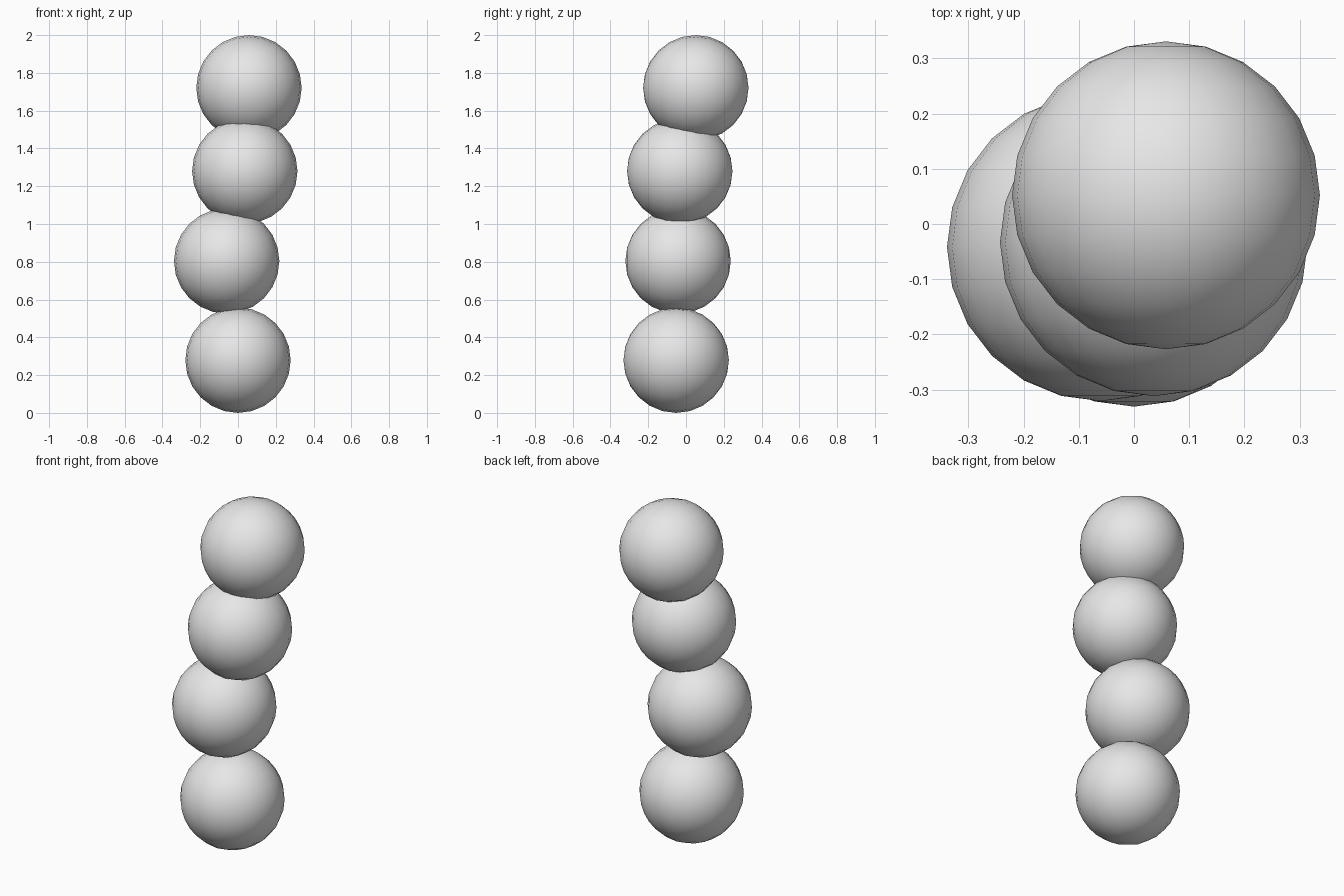
import bpy
import math

default_cube = bpy.data.objects.get("Cube")
if default_cube:
    bpy.data.objects.remove(default_cube, do_unlink=True)

# Single plain grey material
grey = bpy.data.materials.new("light_grey")
grey.use_nodes = True
colour = (0.8, 0.8, 0.8, 1)
grey.diffuse_color = colour
grey.node_tree.nodes["Principled BSDF"].inputs["Base Color"].default_value = colour

RADIUS = 0.279


def ball(name, centre):
    """Smooth ball with its poles facing front and back."""
    bpy.ops.mesh.primitive_uv_sphere_add(
        segments=24, ring_count=12, radius=RADIUS,
        location=centre, rotation=(math.pi / 2, 0, 0))
    obj = bpy.context.object
    obj.name = name
    obj.data.materials.append(grey)
    bpy.ops.object.shade_smooth()


# Stack of overlapping balls, bottom to top
ball("bottom_ball", (0, -0.052, RADIUS))
ball("lower_middle_ball", (-0.06, -0.042, 0.804))
ball("upper_middle_ball", (0.036, -0.033, 1.28))
ball("top_ball", (0.058, 0.052, 2 - RADIUS))
